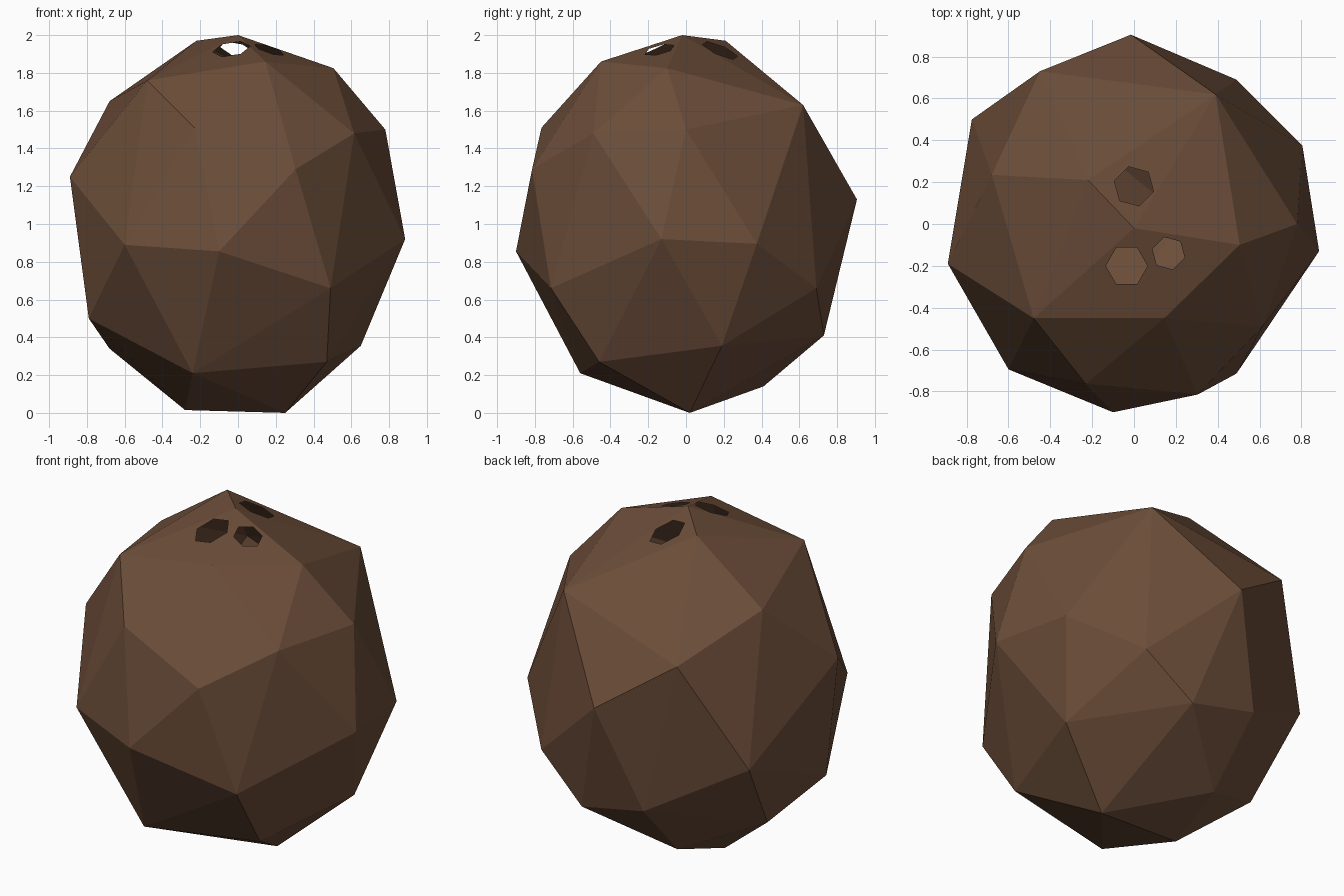
import bpy, bmesh, math
from mathutils import Vector, Matrix

if "Cube" in bpy.data.objects:
    bpy.data.objects.remove(bpy.data.objects["Cube"])

# One brown for the whole husk
brown = bpy.data.materials.new("husk_brown")
brown.diffuse_color = (0.15, 0.075, 0.041, 1)
brown.use_nodes = True
brown.node_tree.nodes["Principled BSDF"].inputs["Base Color"].default_value = brown.diffuse_color

# Corner points of the faceted husk, top to bottom
CORNERS = [
    (0, -.02, 2), (-.22, .21, 1.97), (.505, -.10, 1.825), (.145, -.45, 1.86),
    (-.48, -.45, 1.76), (.39, .62, 1.63), (-.68, .235, 1.65),
    (.78, 0, 1.5), (.615, -.49, 1.48), (.305, -.815, 1.29), (-.23, -.765, 1.51),
    (-.89, -.19, 1.25), (-.45, .73, 1.43), (-.015, .905, 1.13),
    (-.10, -.9, .855), (-.60, -.695, .89), (.885, -.13, .92), (.805, .375, .895),
    (.49, -.715, .66), (.49, .69, .66), (-.775, .50, .80),
    (-.79, -.22, .50), (-.68, .19, .34), (.19, .73, .41), (-.235, .745, .50),
    (-.24, -.56, .21), (.47, -.46, .27), (.65, .19, .355),
    (.25, .02, 0), (-.28, .025, .015), (-.23, .41, .14)]

# Holes: x, y, radius, turn in degrees
HOLES = [(0, .18, .097, 15), (-.035, -.2, .1, 30), (.165, -.14, .08, 15)]


def make_object(name, bm):
    mesh = bpy.data.meshes.new(name)
    bm.to_mesh(mesh)
    bm.free()
    mesh.materials.append(brown)
    obj = bpy.data.objects.new(name, mesh)
    bpy.context.collection.objects.link(obj)
    return obj


# Husk: hull around the corner points
bm = bmesh.new()
for c in CORNERS:
    bm.verts.new(c)
hull = bmesh.ops.convex_hull(bm, input=bm.verts[:])
loose = [v for v in bm.verts if not v.link_faces]
bmesh.ops.delete(bm, geom=loose, context='VERTS')
bmesh.ops.recalc_face_normals(bm, faces=bm.faces[:])
husk = make_object("coconut_husk", bm)

# Six-sided cutters for the three holes
cutters = []
for x, y, r, turn in HOLES:
    bm = bmesh.new()
    place = Matrix.Translation((x, y, 1.95)) @ Matrix.Rotation(math.radians(turn), 4, 'Z')
    bmesh.ops.create_cone(bm, cap_ends=True, segments=6, radius1=r, radius2=r,
                          depth=0.5, matrix=place)
    cutter = make_object("hole_cutter", bm)
    cutter.hide_render = True
    cutters.append(cutter)
    mod = husk.modifiers.new("hole", 'BOOLEAN')
    mod.operation = 'DIFFERENCE'
    mod.solver = 'EXACT'
    mod.object = cutter

# Apply the cuts
bpy.context.view_layer.update()
cut_mesh = bpy.data.meshes.new_from_object(
    husk.evaluated_get(bpy.context.evaluated_depsgraph_get()))
husk.modifiers.clear()
husk.data = cut_mesh
for cutter in cutters:
    bpy.data.objects.remove(cutter)

# Remove the hole walls and floors so the thin husk opens into its hollow inside
bm = bmesh.new()
bm.from_mesh(cut_mesh)
inner = [f for f in bm.faces if any(
    all(v.co.z > 1.5 and (v.co.xy - Vector((x, y))).length < r * 1.02 for v in f.verts)
    for x, y, r, turn in HOLES)]
bmesh.ops.delete(bm, geom=inner, context='FACES')
bm.to_mesh(cut_mesh)
bm.free()
if not cut_mesh.materials:
    cut_mesh.materials.append(brown)
for p in cut_mesh.polygons:
    p.use_smooth = False
    p.material_index = 0
